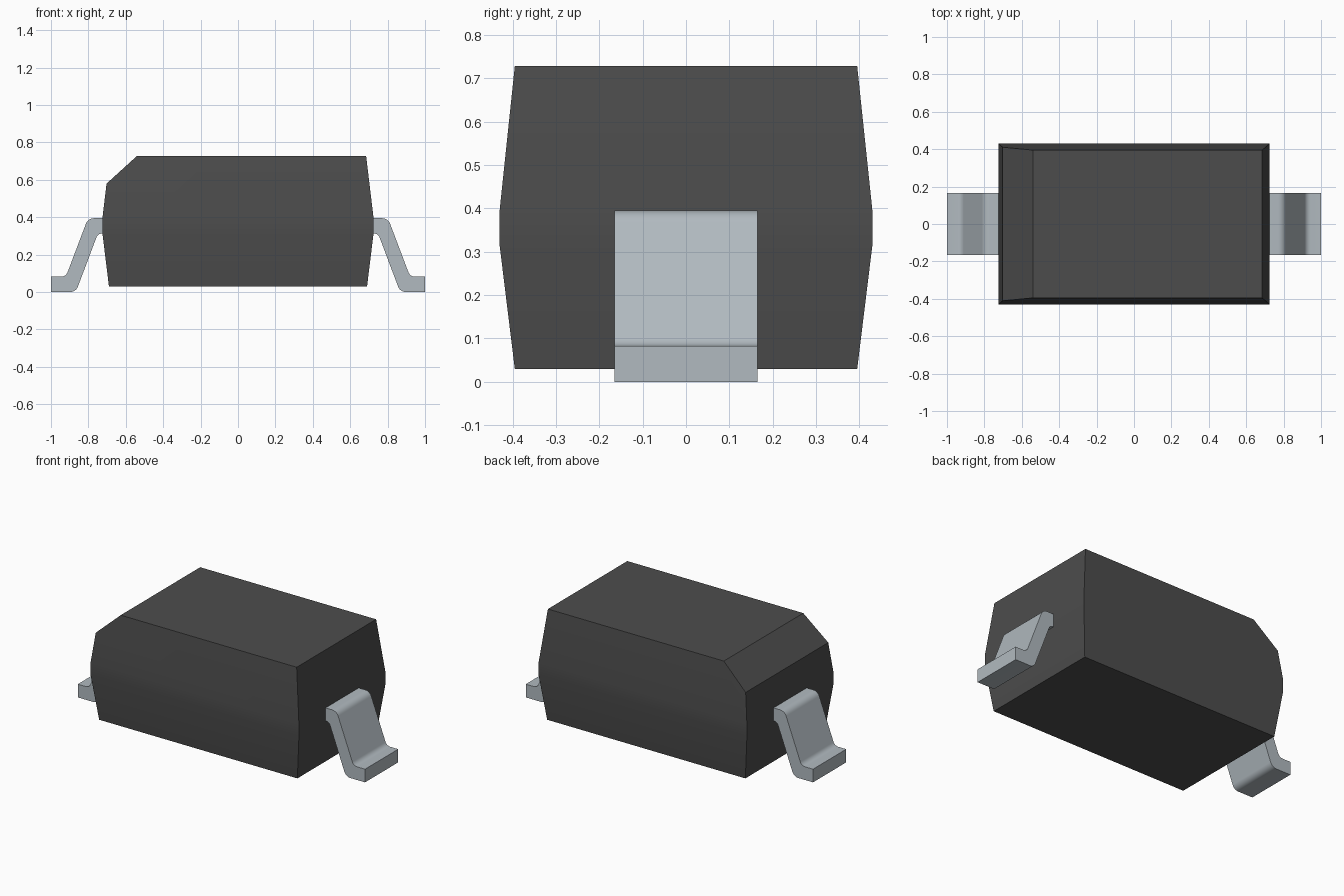
import bpy, bmesh, math
from mathutils import Vector

cube = bpy.data.objects.get("Cube")
if cube:
    bpy.data.objects.remove(cube, do_unlink=True)


def material(name, rgb):
    m = bpy.data.materials.new(name)
    m.use_nodes = True
    m.diffuse_color = (*rgb, 1)
    m.node_tree.nodes["Principled BSDF"].inputs["Base Color"].default_value = (*rgb, 1)
    return m


def finish(bm, name, mat):
    """Turn a bmesh into a coloured object, smooth except at sharp edges."""
    bmesh.ops.recalc_face_normals(bm, faces=bm.faces)
    mesh = bpy.data.meshes.new(name)
    bm.to_mesh(mesh)
    bm.free()
    mesh.materials.append(mat)
    ob = bpy.data.objects.new(name, mesh)
    bpy.context.collection.objects.link(ob)
    bpy.ops.object.select_all(action='DESELECT')
    ob.select_set(True)
    bpy.context.view_layer.objects.active = ob
    bpy.ops.object.shade_smooth_by_angle(angle=math.radians(25))
    return ob


def fillet(prev, corner, nxt, radius, steps=7):
    """Points of a circular arc that rounds a profile corner."""
    p = Vector(corner)
    a = (Vector(prev) - p).normalized()
    b = (Vector(nxt) - p).normalized()
    half = a.angle(b) / 2
    mid = (a + b).normalized()
    centre = p + mid * radius / math.sin(half)
    sweep = math.pi / 2 - half
    side = (a - b).normalized()
    return [centre + radius * (side * math.sin(t) - mid * math.cos(t))
            for t in (sweep * (1 - 2 * i / steps) for i in range(steps + 1))]


black = material("black plastic", (0.073, 0.073, 0.073))
metal = material("tinned metal", (0.44, 0.49, 0.525))

# Body: rectangles stacked by height (z, half length, half depth)
bm = bmesh.new()
rings = []
for z, hx, hy in [(0.03, 0.69, 0.395), (0.315, 0.725, 0.43),
                  (0.395, 0.725, 0.43), (0.728, 0.685, 0.395)]:
    rings.append([bm.verts.new((sx * hx, sy * hy, z))
                  for sx, sy in ((-1, -1), (1, -1), (1, 1), (-1, 1))])
for low, high in zip(rings, rings[1:]):
    for i in range(4):
        j = (i + 1) % 4
        bm.faces.new((low[i], low[j], high[j], high[i]))
bm.faces.new(rings[0][::-1])
bm.faces.new(rings[-1])

# Sloping cut along the top edge of one end
cut = bmesh.ops.bisect_plane(bm, geom=bm.verts[:] + bm.edges[:] + bm.faces[:],
                             plane_co=(-0.54, 0, 0.728),
                             plane_no=(-0.148, 0, 0.163), clear_outer=True)
bmesh.ops.holes_fill(bm, edges=[e for e in cut["geom_cut"]
                                if isinstance(e, bmesh.types.BMEdge)])
finish(bm, "body", black)

# Lead profile (x, z, corner radius), bent like a gull wing
LEAD = [(0.68, 0.395, 0), (0.802, 0.395, 0.045), (0.92, 0.083, 0.035),
        (1.0, 0.083, 0), (1.0, 0.0, 0), (0.867, 0.0, 0.045),
        (0.749, 0.313, 0.03), (0.68, 0.313, 0)]
outline = []
for i, (x, z, r) in enumerate(LEAD):
    if r:
        outline += fillet(LEAD[i - 1][:2], (x, z), LEAD[(i + 1) % len(LEAD)][:2], r)
    else:
        outline.append(Vector((x, z)))

# Leads: the profile extruded across y, one mirrored to the other end
for side, name in ((1, "left_lead"), (-1, "right_lead")):
    bm = bmesh.new()
    face = bm.faces.new([bm.verts.new((side * p.x, -0.165, p.y)) for p in outline])
    ext = bmesh.ops.extrude_face_region(bm, geom=[face])
    bmesh.ops.translate(bm, vec=(0, 0.33, 0),
                        verts=[v for v in ext["geom"] if isinstance(v, bmesh.types.BMVert)])
    finish(bm, name, metal)
